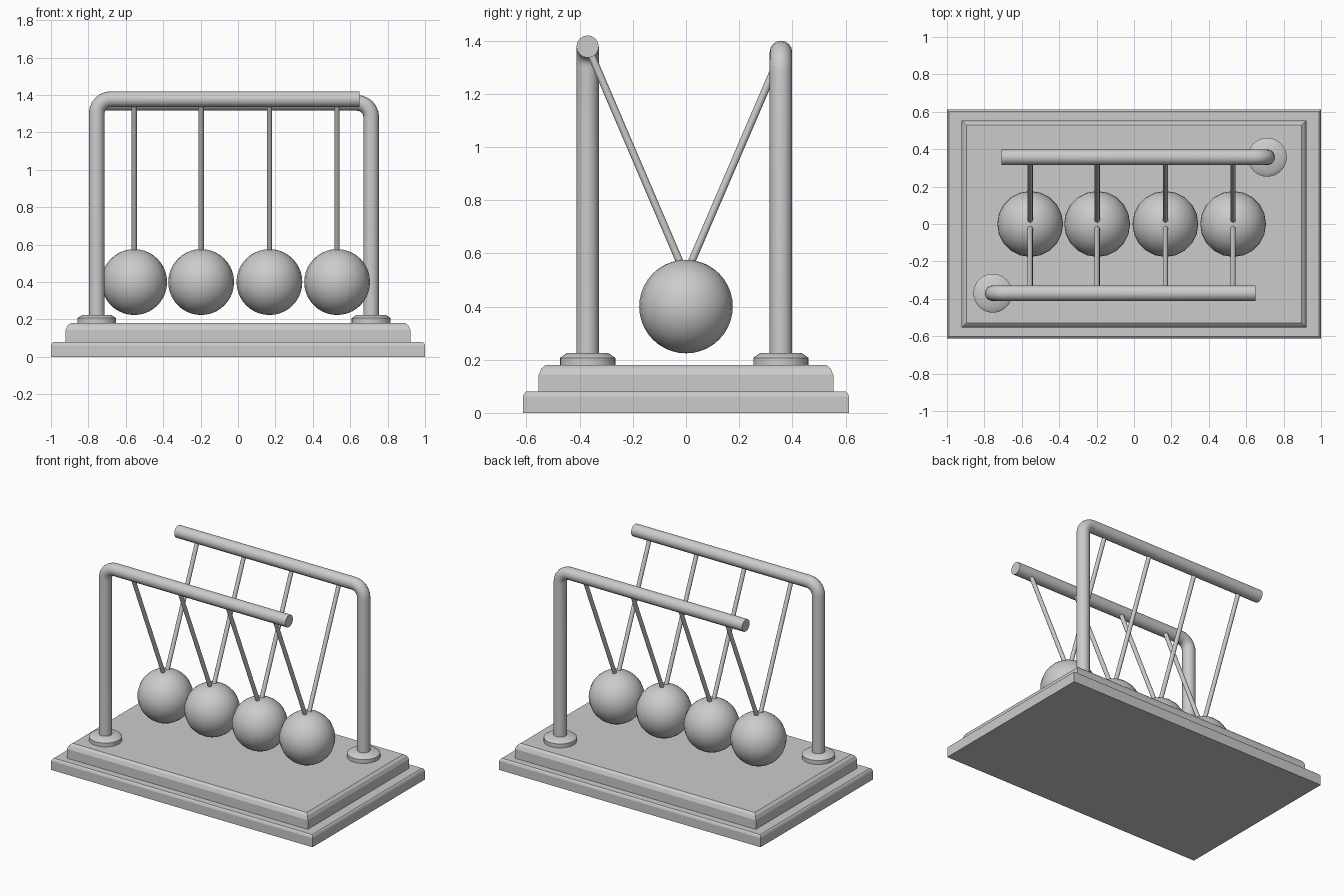
import bpy, bmesh, math
from mathutils import Vector

if "Cube" in bpy.data.objects:
    bpy.data.objects.remove(bpy.data.objects["Cube"])

def smooth(ob, angle=35):
    bpy.ops.object.select_all(action='DESELECT')
    ob.select_set(True)
    bpy.context.view_layer.objects.active = ob
    bpy.ops.object.shade_smooth_by_angle(angle=math.radians(angle))

def slab(name, hx, hy, z0, z1, inset, drop):
    """Rectangular slab with a rounded upper rim."""
    bm = bmesh.new()
    levels = [(0, z0), (0, z1 - drop), (inset * 0.4, z1 - drop * 0.35), (inset, z1)]
    rings = [[bm.verts.new((sx * (hx - i), sy * (hy - i), z))
              for sx, sy in ((-1, -1), (1, -1), (1, 1), (-1, 1))] for i, z in levels]
    for a, b in zip(rings, rings[1:]):
        for k in range(4):
            n = (k + 1) % 4
            bm.faces.new((a[k], a[n], b[n], b[k]))
    bm.faces.new(rings[0][::-1])
    bm.faces.new(rings[-1])
    me = bpy.data.meshes.new(name)
    bm.to_mesh(me)
    bm.free()
    ob = bpy.data.objects.new(name, me)
    bpy.context.collection.objects.link(ob)
    return ob

def collar(name, x, y):
    """Chamfered disc at the foot of a post."""
    for part, r1, r2, z0, z1 in (("rim", 0.104, 0.104, 0.18, 0.207),
                                 ("bevel", 0.104, 0.078, 0.207, 0.225)):
        bpy.ops.mesh.primitive_cone_add(vertices=32, radius1=r1, radius2=r2,
                                        depth=z1 - z0, location=(x, y, (z0 + z1) / 2))
        ob = bpy.context.object
        ob.name = f"{name}_{part}"
        smooth(ob)

def frame(name, x, y, top, end_x):
    """Round bar: upright post, bend, then a level rail."""
    bend = 0.075
    d = 1 if end_x > x else -1
    pts = [(x, y, 0.18)]
    for k in range(7):
        a = math.pi / 2 * k / 6
        pts.append((x + d * bend * (1 - math.cos(a)), y, top - bend + bend * math.sin(a)))
    pts.append((end_x, y, top))
    cu = bpy.data.curves.new(name, 'CURVE')
    cu.dimensions = '3D'
    cu.bevel_depth = 0.042
    cu.bevel_resolution = 6
    cu.use_fill_caps = True
    sp = cu.splines.new('POLY')
    sp.points.add(len(pts) - 1)
    for p, co in zip(sp.points, pts):
        p.co = (*co, 1)
    ob = bpy.data.objects.new(name, cu)
    bpy.context.collection.objects.link(ob)
    bpy.ops.object.select_all(action='DESELECT')
    ob.select_set(True)
    bpy.context.view_layer.objects.active = ob
    bpy.ops.object.convert(target='MESH')
    smooth(bpy.context.object)

def rod(name, p, q, r):
    p, q = Vector(p), Vector(q)
    bpy.ops.mesh.primitive_cylinder_add(vertices=12, radius=r, depth=(q - p).length,
                                        location=(p + q) / 2)
    ob = bpy.context.object
    ob.name = name
    ob.rotation_euler = (q - p).to_track_quat('Z', 'Y').to_euler()
    smooth(ob)

# Stepped base
slab("base_lower", 1.0, 0.613, 0.0, 0.08, 0.012, 0.018)
slab("base_upper", 0.922, 0.554, 0.075, 0.18, 0.026, 0.036)

# Two opposed hanging frames with collars
frame("front_frame", -0.755, -0.37, 1.378, 0.65)
frame("back_frame", 0.712, 0.357, 1.358, -0.708)
collar("front_collar", -0.755, -0.37)
collar("back_collar", 0.712, 0.357)

# Row of balls, each hung from both rails
for i, x in enumerate((-0.555, -0.197, 0.168, 0.53), 1):
    bpy.ops.mesh.primitive_uv_sphere_add(segments=20, ring_count=20, radius=0.176,
                                         location=(x, 0, 0.4))
    ball = bpy.context.object
    ball.name = f"ball_{i}"
    smooth(ball, 60)
    rod(f"front_string_{i}", (x, -0.36, 1.355), (x, -0.02, 0.56), 0.014)
    rod(f"back_string_{i}", (x, 0.35, 1.335), (x, 0.017, 0.56), 0.014)
